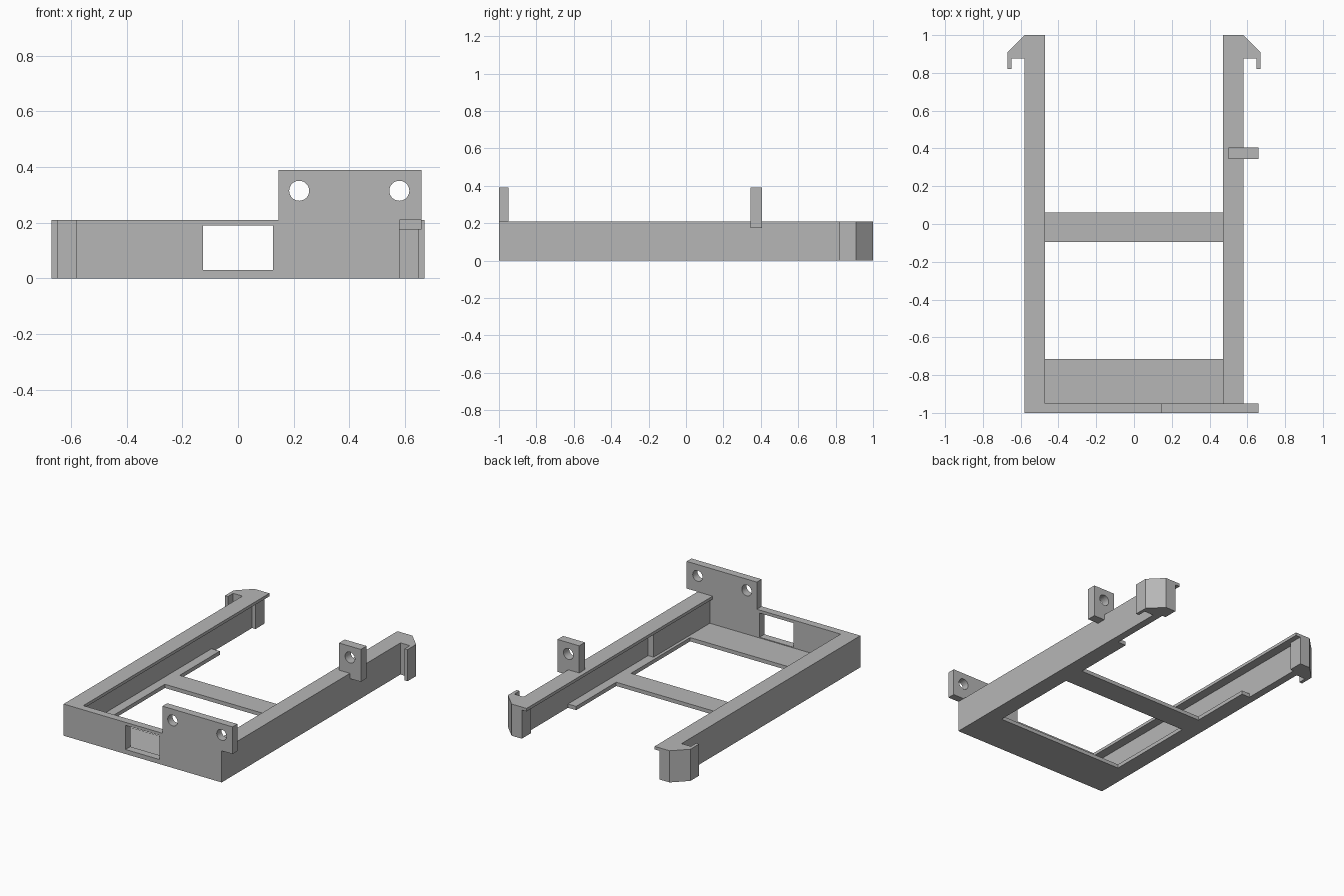
import bpy, bmesh, math
from mathutils import Vector, Matrix

if "Cube" in bpy.data.objects:
    bpy.data.objects.remove(bpy.data.objects["Cube"], do_unlink=True)

grey = bpy.data.materials.new("plain grey")
grey.use_nodes = True
colour = (0.47, 0.47, 0.47, 1)
grey.diffuse_color = colour
grey.node_tree.nodes["Principled BSDF"].inputs["Base Color"].default_value = colour

HEIGHT = 0.21
FLOOR = 0.025
LIP = 0.19
OUTER = 0.58
INNER = 0.47
BACK = 1.0
FRONT = -0.95


def slab(name, loops, start, end, upright=False, mirrored=False):
    """Extrude an outline with holes: along z, or along y when upright."""
    bm = bmesh.new()
    edges = []
    for loop in loops:
        verts = [bm.verts.new((a, start, b) if upright else (a, b, start)) for a, b in loop]
        edges += [bm.edges.new((v, verts[i - 1])) for i, v in enumerate(verts)]
    if len(loops) == 1:
        bm.faces.new(verts)
    else:
        bmesh.ops.triangle_fill(bm, edges=edges, use_beauty=True, use_dissolve=False)
    ext = bmesh.ops.extrude_face_region(bm, geom=bm.faces[:], use_keep_orig=True)
    move = Vector((0, end - start, 0)) if upright else Vector((0, 0, end - start))
    moved = [g for g in ext["geom"] if isinstance(g, bmesh.types.BMVert)]
    bmesh.ops.translate(bm, verts=moved, vec=move)
    bmesh.ops.recalc_face_normals(bm, faces=bm.faces[:])
    mesh = bpy.data.meshes.new(name)
    bm.to_mesh(mesh)
    bm.free()
    mesh.materials.append(grey)
    obj = bpy.data.objects.new(name, mesh)
    bpy.context.collection.objects.link(obj)
    if mirrored:
        mod = obj.modifiers.new("Mirror", 'MIRROR')
        mod.use_mirror_merge = False
    return obj


def rect(a0, a1, b0, b1):
    return [(a0, b0), (a1, b0), (a1, b1), (a0, b1)]


def hole(cx, cz, r=0.036, sides=32):
    return [(cx + r * math.cos(math.tau * i / sides), cz + r * math.sin(math.tau * i / sides))
            for i in range(sides)]


# Front wall with window and raised two-hole mounting tab
front = [(-OUTER, 0), (OUTER, 0), (OUTER, HEIGHT), (0.66, HEIGHT),
         (0.66, 0.39), (0.145, 0.39), (0.145, HEIGHT), (-OUTER, HEIGHT)]
slab("front_wall", [front, rect(-0.125, 0.125, 0.03, LIP), hole(0.22, 0.315), hole(0.58, 0.315)],
     -BACK, FRONT, upright=True)

# Side rails: top lip, outer wall and a bottom ledge that narrows near the back
slab("rail_top_lip", [rect(INNER, OUTER, FRONT, BACK)], LIP, HEIGHT, mirrored=True)
slab("rail_wall", [rect(0.53, OUTER, FRONT, BACK)], FLOOR, LIP, mirrored=True)
ledge = [(INNER, FRONT), (OUTER, FRONT), (OUTER, BACK), (0.505, BACK),
         (0.505, 0.905), (0.53, 0.905), (0.53, 0.48), (INNER, 0.48)]
slab("rail_ledge", [ledge], 0, FLOOR, mirrored=True)
slab("rail_end_block", [rect(0.505, 0.53, 0.905, BACK)], FLOOR, LIP, mirrored=True)
slab("left_rail_thickening", [rect(0.49, 0.53, FRONT, -0.36)], FLOOR, LIP)

# Floor strips joining the rails
slab("front_floor", [rect(-INNER, INNER, FRONT, -0.715)], 0, FLOOR)
slab("middle_crossbar", [rect(-INNER, INNER, -0.095, 0.06)], 0, FLOOR)

# Clip hooks at the back ends of the rails
hook = [(OUTER, BACK), (0.67, 0.91), (0.67, 0.82), (0.648, 0.82), (0.648, 0.875), (OUTER, 0.875)]
slab("clip_hook", [hook], 0, HEIGHT, mirrored=True)

# Single-hole tab on the left rail, overhanging the outside
tab = [(0.5, HEIGHT), (OUTER, HEIGHT), (OUTER, 0.175), (0.66, 0.175), (0.66, 0.39), (0.5, 0.39)]
slab("side_tab", [tab, hole(0.58, 0.315)], 0.345, 0.405, upright=True)
